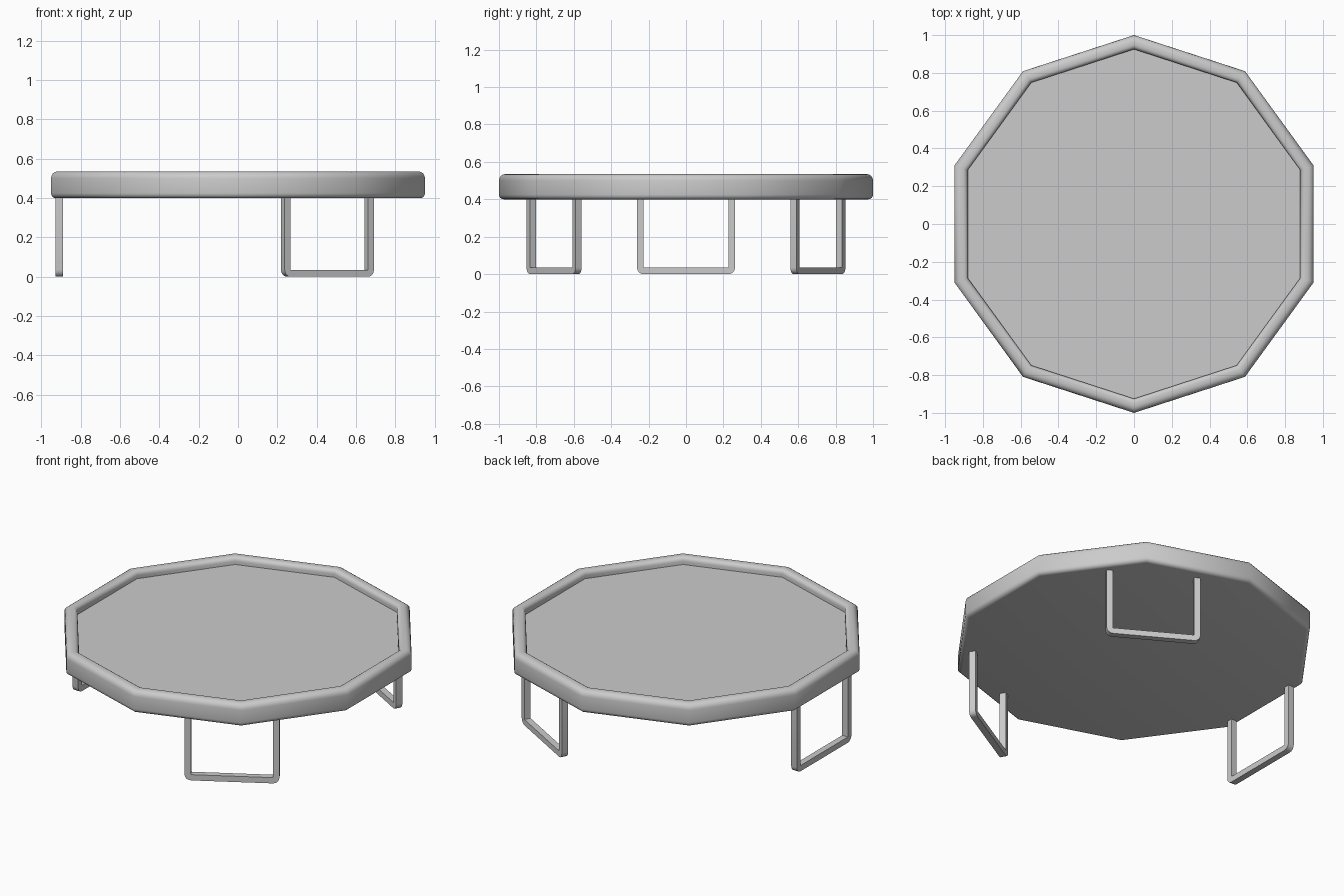
import bpy, bmesh
from math import sin, cos, pi, radians
from mathutils import Matrix, Vector

cube = bpy.data.objects.get("Cube")
if cube:
    bpy.data.objects.remove(cube, do_unlink=True)

grey = bpy.data.materials.new("plain grey")
grey.use_nodes = True
colour = (0.6, 0.6, 0.6, 1)
grey.diffuse_color = colour
grey.node_tree.nodes["Principled BSDF"].inputs["Base Color"].default_value = colour

SIDES = 10
BASE, TOP, FLOOR = 0.40, 0.535, 0.49


def finish(bm, name, angle=40):
    bmesh.ops.remove_doubles(bm, verts=bm.verts, dist=0.0001)
    bmesh.ops.recalc_face_normals(bm, faces=bm.faces)
    mesh = bpy.data.meshes.new(name)
    bm.to_mesh(mesh)
    bm.free()
    mesh.materials.append(grey)
    obj = bpy.data.objects.new(name, mesh)
    bpy.context.collection.objects.link(obj)
    bpy.ops.object.select_all(action='DESELECT')
    obj.select_set(True)
    bpy.context.view_layer.objects.active = obj
    bpy.ops.object.shade_smooth_by_angle(angle=radians(angle))
    return obj


def arc(cx, cz, r, start, end, steps=4):
    angles = [radians(start + (end - start) * i / steps) for i in range(steps + 1)]
    return [(cx + r * cos(a), cz + r * sin(a)) for a in angles]


# Ten-sided top: rounded rim around a shallow recess, flat underneath
profile = (arc(0.975, BASE + 0.025, 0.025, -90, 0)
           + arc(0.965, TOP - 0.035, 0.035, 0, 90)
           + arc(0.95, TOP - 0.025, 0.025, 90, 180)
           + [(0.925, FLOOR)])
bm = bmesh.new()
rings = [[bm.verts.new((r * cos(a), r * sin(a), z))
          for a in (pi / 2 + 2 * pi * i / SIDES for i in range(SIDES))]
         for r, z in profile]
for low, high in zip(rings, rings[1:]):
    for i in range(SIDES):
        j = (i + 1) % SIDES
        bm.faces.new((low[i], low[j], high[j], high[i]))
bm.faces.new(rings[0])
bm.faces.new(rings[-1])
finish(bm, "table_top")

# U-shaped legs: a flat bar bent around two rounded lower corners
HALF, BAR, THICK = 0.262, 0.035, 0.038


def make_leg(name, x, y, turn):
    inner = HALF - BAR
    left_in, right_in = (-inner, BAR), (inner, BAR)
    outside = ([(-HALF, BASE + 0.005)] + arc(*left_in, BAR, 180, 270)
               + arc(*right_in, BAR, 270, 360) + [(HALF, BASE + 0.005)])
    inside = ([(-inner, BASE + 0.005)] + [left_in] * 5
              + [right_in] * 5 + [(inner, BASE + 0.005)])
    bm = bmesh.new()
    for (o1, i1), (o2, i2) in zip(zip(outside, inside), zip(outside[1:], inside[1:])):
        corners = [o1, o2, i2] if i1 == i2 else [o1, o2, i2, i1]
        bm.faces.new([bm.verts.new((u, -THICK / 2, z)) for u, z in corners])
    bmesh.ops.remove_doubles(bm, verts=bm.verts, dist=0.0001)
    grown = bmesh.ops.extrude_face_region(bm, geom=bm.faces[:], use_keep_orig=True)
    moved = [v for v in grown["geom"] if isinstance(v, bmesh.types.BMVert)]
    bmesh.ops.translate(bm, verts=moved, vec=Vector((0, THICK, 0)))
    bm.transform(Matrix.Translation((x, y, 0)) @ Matrix.Rotation(radians(turn), 4, 'Z'))
    finish(bm, name, 30)


make_leg("right_leg", -0.91, 0, 90)
make_leg("front_left_leg", 0.455, -0.705, 30)
make_leg("back_left_leg", 0.455, 0.705, -30)
